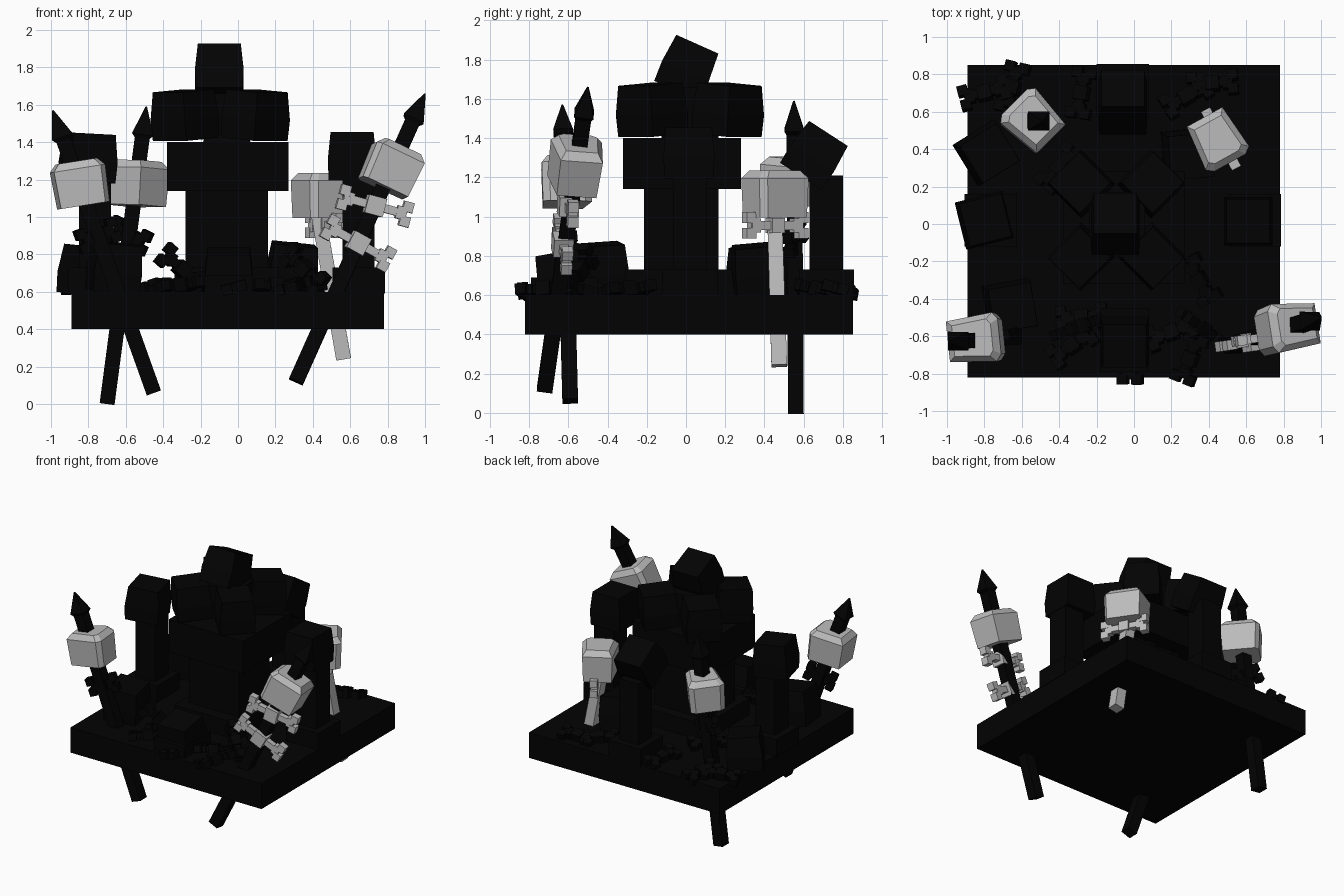
import bpy, bmesh, math, random
from mathutils import Vector, Matrix, Euler

random.seed(4)
old = bpy.data.objects.get("Cube")
if old:
    bpy.data.objects.remove(old, do_unlink=True)


def material(name, value):
    m = bpy.data.materials.new(name)
    m.use_nodes = True
    colour = (value, value, value, 1)
    m.diffuse_color = colour
    bsdf = m.node_tree.nodes["Principled BSDF"]
    bsdf.inputs["Base Color"].default_value = colour
    bsdf.inputs["Roughness"].default_value = 0.9
    return m


BLACK = material("charred black", 0.0008)
GREY = material("bone grey", 0.5)
SQUARE = [(-0.5, -0.5), (0.5, -0.5), (0.5, 0.5), (-0.5, 0.5)]
# Skull plan: narrow at the front, wide with cut corners at the back
SKULL = [(-0.41, -0.5), (0.41, -0.5), (0.5, 0.4), (0.36, 0.5), (-0.36, 0.5), (-0.5, 0.4)]


def finish(bm, name, mat, matrix):
    bmesh.ops.recalc_face_normals(bm, faces=bm.faces)
    me = bpy.data.meshes.new(name)
    bm.to_mesh(me)
    bm.free()
    me.materials.append(mat)
    ob = bpy.data.objects.new(name, me)
    ob.matrix_world = matrix
    bpy.context.collection.objects.link(ob)
    return ob


def place(loc, rot=(0, 0, 0)):
    angles = [math.radians(a) for a in rot]
    return Matrix.Translation(loc) @ Euler(angles).to_matrix().to_4x4()


def along(point, axis, yaw=0):
    """Matrix at a point whose z runs along the axis, turned by yaw."""
    turn = Vector((0, 0, 1)).rotation_difference(axis).to_matrix().to_4x4()
    return Matrix.Translation(point) @ turn @ Matrix.Rotation(math.radians(yaw), 4, 'Z')


def add_box(bm, size, centre=(0, 0, 0)):
    m = Matrix.Translation(centre) @ Matrix.Diagonal((*size, 1))
    bmesh.ops.create_cube(bm, size=1, matrix=m)


def box(name, mat, size, loc, rot=(0, 0, 0)):
    bm = bmesh.new()
    add_box(bm, size)
    return finish(bm, name, mat, place(loc, rot))


def stack(name, mat, rings, matrix, plan=SQUARE):
    """Solid with a given plan made from (z, width, depth) rings."""
    bm = bmesh.new()
    loops = [[bm.verts.new((x * w, y * d, z)) for x, y in plan] for z, w, d in rings]
    for a, b in zip(loops, loops[1:]):
        for i in range(len(plan)):
            j = (i + 1) % len(plan)
            bm.faces.new((a[i], a[j], b[j], b[i]))
    bm.faces.new(loops[0])
    bm.faces.new(loops[-1])
    return finish(bm, name, mat, matrix)


def skull(name, matrix):
    rings = [(-0.12, 0.25, 0.265), (0.08, 0.265, 0.28), (0.12, 0.2, 0.21)]
    return stack(name, GREY, rings, matrix, SKULL)


def stone_skull(name, matrix):
    rings = [(-0.13, 0.25, 0.25), (-0.02, 0.26, 0.26), (0.13, 0.23, 0.235)]
    return stack(name, BLACK, rings, matrix)


def bone(name, mat, matrix, length=0.38, collar=0.075):
    """Bar along x with a square collar and paired knobs at each end."""
    bm = bmesh.new()
    add_box(bm, (length - 0.06, 0.045, 0.045))
    add_box(bm, (collar, collar, collar))
    for side in (-1, 1):
        add_box(bm, (0.05, 0.05, 0.07), (side * (length / 2 - 0.06), 0, 0))
        for knob in (-1, 1):
            add_box(bm, (0.055, 0.055, 0.055), (side * (length / 2 - 0.03), 0, knob * 0.04))
    return finish(bm, name, mat, matrix)


def spear(name, foot, tip):
    foot, tip = Vector(foot), Vector(tip)
    n = (tip - foot).length
    rings = [(0, 0.08, 0.08), (n - 0.17, 0.08, 0.08),
             (n - 0.15, 0.115, 0.1), (n, 0.008, 0.008)]
    stack(name, BLACK, rings, along(foot, tip - foot))
    return foot, tip


def on_spear(ends, z, forward=0):
    foot, tip = ends
    return foot.lerp(tip, (z - foot.z) / (tip.z - foot.z)) - Vector((0, forward, 0))


# Ground slab
box("ground_slab", BLACK, (1.67, 1.67, 0.2), (-0.055, 0.015, 0.5))

# Central monument
box("monument_base", BLACK, (0.56, 0.56, 0.13), (-0.06, -0.03, 0.665))
box("monument_column", BLACK, (0.44, 0.38, 0.56), (-0.06, -0.025, 0.88))
box("monument_block", BLACK, (0.65, 0.6, 0.26), (-0.055, -0.02, 1.27))
for i, (sx, sy) in enumerate(((-1, -1), (1, -1), (1, 1), (-1, 1))):
    yaw = math.degrees(math.atan2(sy, sx)) + 90
    stone_skull(f"monument_skull_{i}",
                place((-0.095 + sx * 0.19, 0.02 + sy * 0.195, 1.545), (4, 0, yaw)))
box("monument_neck", BLACK, (0.3, 0.3, 0.22), (-0.09, 0.02, 1.55))
stone_skull("monument_top_skull", place((-0.1, 0.005, 1.76), (-24, 0, 0)))

# Pillars with plinths and cap skulls
pillars = {"left": ((0.645, 0.02), (0.61, 0.015, 1.325), (0, 0, 0)),
           "right": ((-0.765, 0.02), (-0.8, 0.02, 1.315), (0, 3, 14)),
           "back": ((-0.06, 0.715), (-0.06, 0.655, 1.315), (-33, 0, 0))}
for side, ((x, y), cap, rot) in pillars.items():
    box(f"{side}_pillar", BLACK, (0.17, 0.17, 0.62), (x, y, 0.9))
    box(f"{side}_plinth", BLACK, (0.28, 0.28, 0.14), (x, y, 0.66))
    stone_skull(f"{side}_pillar_skull", place(cap, rot))
box("front_plinth", BLACK, (0.26, 0.34, 0.1), (-0.05, -0.62, 0.64))

# Fallen skulls on the slab
fallen = [((-0.785, 0.38, 0.71), (4, 5, 32)), ((0.29, 0.37, 0.725), (5, 6, 5)),
          ((-0.66, -0.44, 0.73), (4, 5, 10)), ((-0.05, -0.63, 0.69), (10, 0, 0))]
for i, (loc, rot) in enumerate(fallen):
    stone_skull(f"fallen_skull_{i}", place(loc, rot))

# Spears with grey skulls
right_spear = spear("front_right_spear", (-0.45, -0.59, 0.06), (-0.99, -0.63, 1.57))
left_spear = spear("front_left_spear", (0.31, -0.72, 0.12), (1.0, -0.5, 1.66))
back_spear = spear("back_right_spear", (-0.70, 0.56, 0.0), (-0.49, 0.55, 1.59))
skull("front_right_skull", place((-0.845, -0.615, 1.18), (0, -9, 0)) @ place((0, 0, 0), (0, 0, -84)))
skull("front_left_skull",
      along(on_spear(left_spear, 1.265), left_spear[1] - left_spear[0], 98))
skull("back_right_skull", place((-0.545, 0.55, 1.18), (0, 4, 45)))

# Bones tied across the spears
for name, z, roll in (("upper", 1.06, 15), ("lower", 0.86, 29)):
    bone(f"{name}_spear_bone", GREY,
         place(on_spear(left_spear, z, 0.015), (0, roll, 8)), 0.41, 0.1)
bone("front_right_spear_bone", BLACK, place(on_spear(right_spear, 0.9), (0, -20, 15)), 0.24)
bone("back_right_spear_bone", BLACK, place(on_spear(back_spear, 0.9), (0, 25, -20)), 0.24)

# Bone pole at the back left
foot, top = Vector((0.565, 0.475, 0.24)), Vector((0.42, 0.45, 1.06))
stack("bone_pole", GREY, [(0, 0.08, 0.08), ((top - foot).length, 0.075, 0.075)],
      along(foot, top - foot))
skull("back_left_skull", place((0.445, 0.45, 1.115), (0, 0, -151)))
bone("back_left_pole_bone", GREY, place((0.465, 0.455, 0.955), (0, 0, -62)), 0.36)

# Loose bones around the slab
spots = [(-0.02, -0.72, 90), (0.3, -0.72, 70), (0.2, -0.58, 20), (-0.33, -0.65, 35),
         (-0.28, -0.5, 5), (-0.8, 0.7, 15), (-0.65, 0.73, 75), (-0.28, 0.7, 80),
         (0.28, 0.68, 30), (0.42, 0.75, 5), (-0.4, 0.3, 50), (0.35, -0.3, 120)]
for i, (x, y, yaw) in enumerate(spots):
    tilt = random.uniform(-8, 8)
    bone(f"loose_bone_{i}", BLACK, place((x, y, 0.63), (75, tilt, yaw)), 0.28)
for x, yaw in ((-0.3, 20), (0.36, -35)):
    bone("leaning_bone", BLACK, place((x, -0.55, 0.72), (0, 40, yaw)), 0.3)
